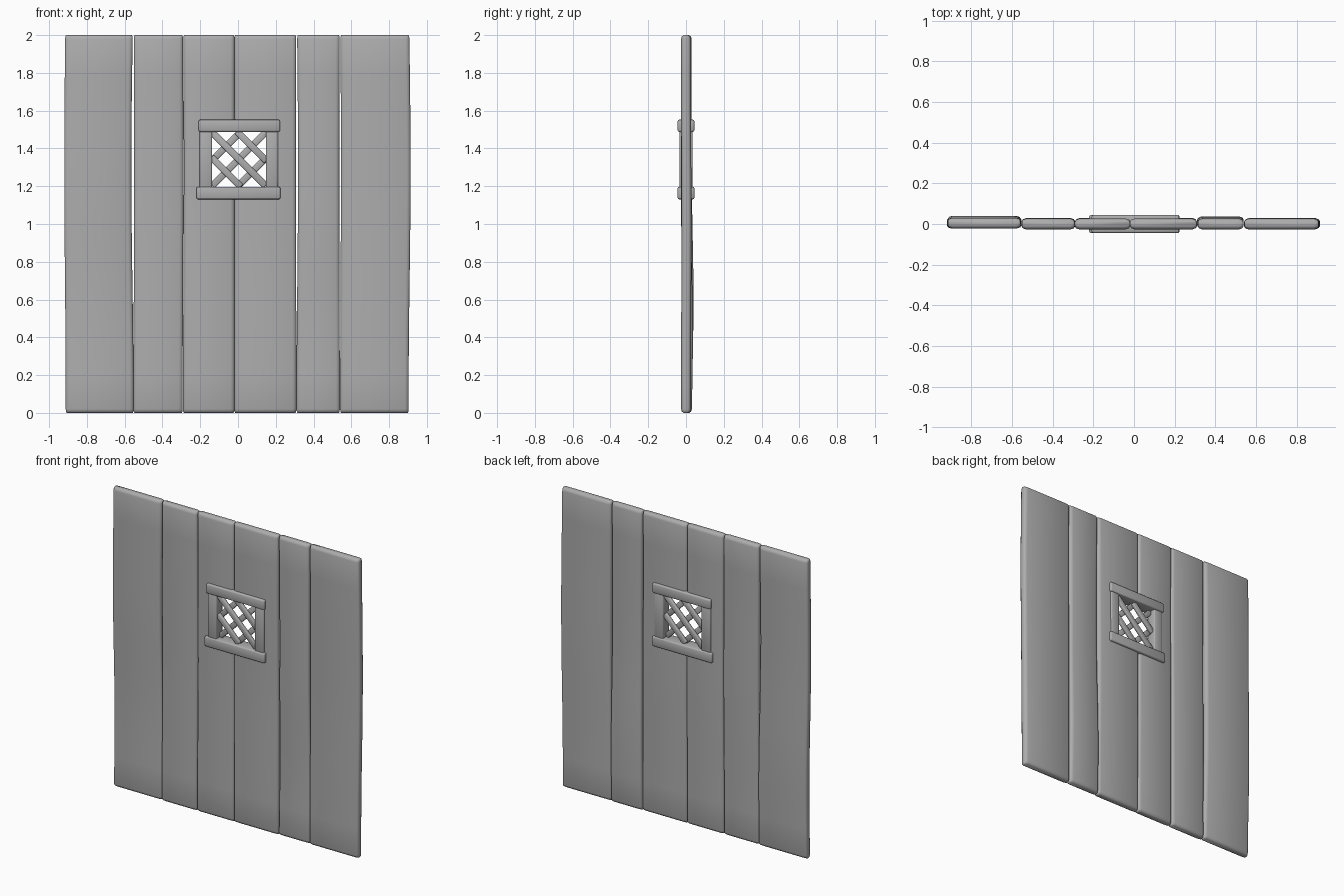
import bpy
import bmesh
import math
from mathutils import Matrix, Vector

if "Cube" in bpy.data.objects:
    bpy.data.objects.remove(bpy.data.objects["Cube"])

wood = bpy.data.materials.new("grey_wood")
wood.use_nodes = True
GREY = (0.42, 0.42, 0.42, 1)
wood.diffuse_color = GREY
wood.node_tree.nodes["Principled BSDF"].inputs["Base Color"].default_value = GREY


def finish(bm, name, smooth=True):
    bmesh.ops.recalc_face_normals(bm, faces=bm.faces)
    mesh = bpy.data.meshes.new(name)
    bm.to_mesh(mesh)
    bm.free()
    mesh.materials.append(wood)
    for poly in mesh.polygons:
        poly.use_smooth = smooth
    obj = bpy.data.objects.new(name, mesh)
    bpy.context.collection.objects.link(obj)
    return obj


def smoothstep(t):
    return t * t * (3 - 2 * t)


def bump(z, centre, reach):
    t = max(0, 1 - abs(z - centre) / reach)
    return smoothstep(t)


def plank(name, x0, x1, bow0, bow1, bow_y, y_centre, z_bow):
    """Chamfered board whose two edges and thickness wander along its height."""
    bm = bmesh.new()
    rings = []
    heights = [0, 0.007, 0.02] + [0.2 * i for i in range(1, 10)] + [1.98, 1.993, 2]
    for z in heights:
        end = min(z, 2 - z)
        inset = 0.014 if end == 0 else 0.004 if end < 0.01 else 0
        half = 0.026 - inset
        a = x0 + bow0 * bump(z, 1.3, 1.2) + inset * 0.3
        b = x1 + bow1 * bump(z, 1.3, 1.2) - inset * 0.3
        y = y_centre + bow_y * bump(z, z_bow, 0.7)
        side = half * 0.45
        outline = [(a, -side), (a + 0.006, -half * 0.8), (a + 0.02, -half),
                   (b - 0.02, -half), (b - 0.006, -half * 0.8), (b, -side),
                   (b, side), (b - 0.006, half * 0.8), (b - 0.02, half),
                   (a + 0.02, half), (a + 0.006, half * 0.8), (a, side)]
        rings.append([bm.verts.new((px, y + py, z)) for px, py in outline])
    for low, high in zip(rings, rings[1:]):
        for i in range(len(low)):
            j = (i + 1) % len(low)
            bm.faces.new((low[i], low[j], high[j], high[i]))
    bm.faces.new(rings[0])
    bm.faces.new(rings[-1])
    return finish(bm, name)


def bar(name, size, centre, angle=0, bevel=0.008):
    """Bevelled bar turned about the y axis."""
    bm = bmesh.new()
    bmesh.ops.create_cube(bm, size=1)
    bmesh.ops.scale(bm, vec=size, verts=bm.verts)
    if bevel:
        bmesh.ops.bevel(bm, geom=bm.edges[:], offset=bevel, segments=2,
                        profile=0.5, affect='EDGES')
    turn = Matrix.Translation(Vector(centre)) @ Matrix.Rotation(angle, 4, 'Y')
    bmesh.ops.transform(bm, matrix=turn, verts=bm.verts)
    return finish(bm, name, bevel > 0)


# Six door boards
boards = [
    plank("outer_right_plank", -0.912, -0.553, -0.008, -0.012, 0.010, 0.004, 0.6),
    plank("right_plank", -0.553, -0.293, 0.003, 0.004, 0.003, 0.0, 0.9),
    plank("centre_right_plank", -0.291, -0.019, 0.004, 0, 0.003, 0.0, 0.9),
    plank("centre_left_plank", -0.019, 0.309, 0, -0.002, 0.004, 0.0, 0.9),
    plank("left_plank", 0.310, 0.539, 0.008, -0.003, 0.011, 0.0, 0.4),
    plank("outer_left_plank", 0.541, 0.903, 0.004, 0.011, 0.003, 0.0, 1.0),
]

# Window opening cut through the two centre boards
cutter = bar("window_cutter", (0.30, 0.4, 0.32), (0.004, 0, 1.345), bevel=0)
cutter.hide_render = True
for board in boards[2:4]:
    cut = board.modifiers.new("window_opening", 'BOOLEAN')
    cut.object = cutter
    cut.solver = 'EXACT'
    bpy.context.view_layer.update()
    evaluated = board.evaluated_get(bpy.context.evaluated_depsgraph_get())
    opened = bpy.data.meshes.new_from_object(evaluated)
    board.modifiers.clear()
    board.data = opened
    bpy.context.view_layer.objects.active = board
    board.select_set(True)
    bpy.ops.object.shade_smooth_by_angle(angle=math.radians(60))
    board.select_set(False)
bpy.data.objects.remove(cutter)

# Window frame
bar("window_top_rail", (0.43, 0.088, 0.064), (0.007, 0, 1.52))
bar("window_bottom_rail", (0.444, 0.088, 0.066), (0.002, 0, 1.164))
bar("window_right_stile", (0.066, 0.070, 0.33), (-0.170, 0, 1.345))
bar("window_left_stile", (0.066, 0.070, 0.33), (0.180, 0, 1.345))

# Diagonal lattice, the two directions lying one behind the other
for side, label in ((1, "falling"), (-1, "rising")):
    for step in (-1, 0, 1):
        offset = 0.068 * step
        length = 0.40 if step == 0 else 0.22
        centre = (0.005 + offset, side * -0.009, 1.343 + side * offset)
        bar(f"{label}_lattice_{step + 2}", (length, 0.022, 0.036), centre,
            side * math.radians(45), 0.006)
